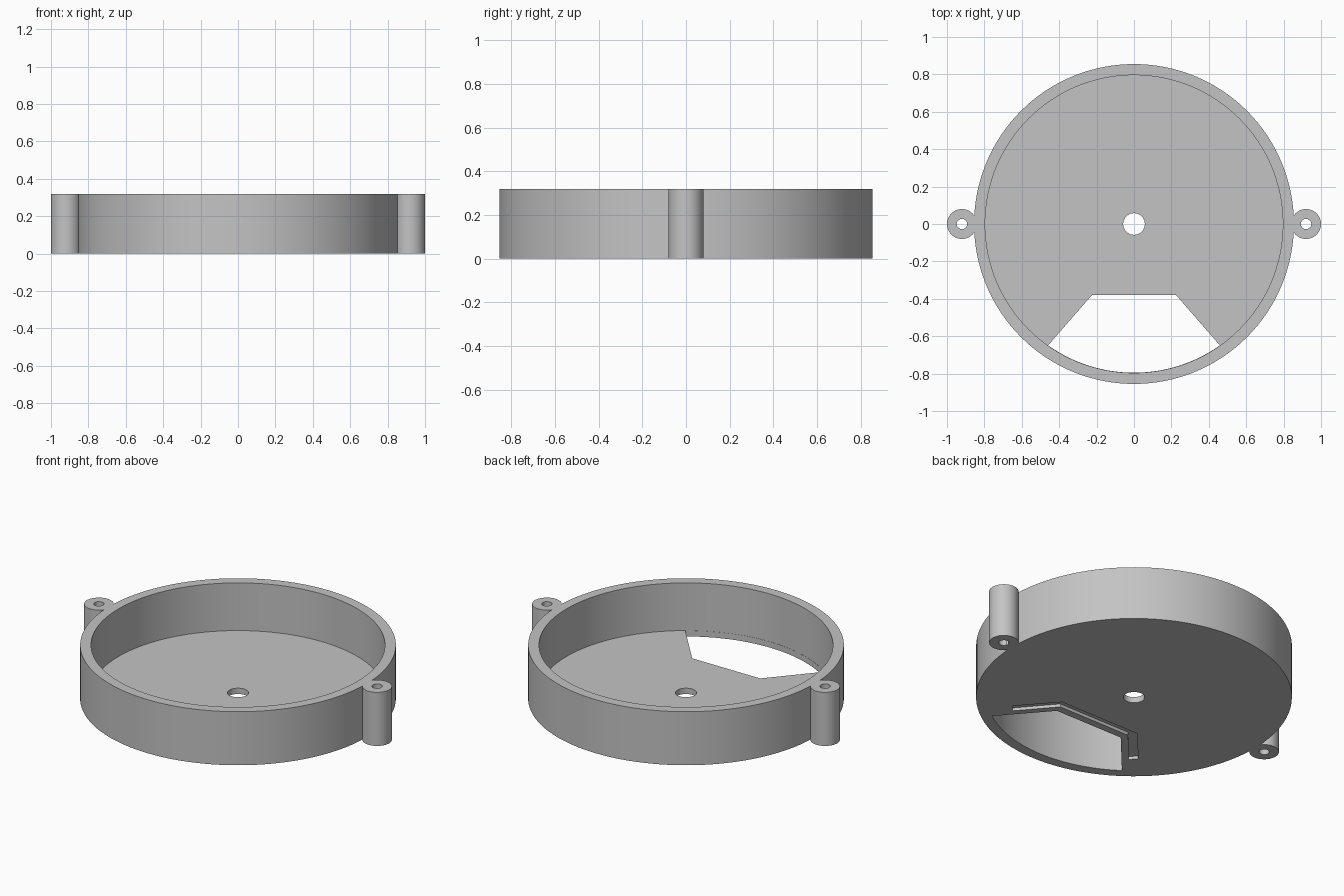
import bpy, bmesh
from math import cos, sin, pi, atan2

cube = bpy.data.objects.get("Cube")
if cube:
    bpy.data.objects.remove(cube)

HEIGHT, FLOOR = 0.32, 0.035
OUTER, INNER = 0.855, 0.796
LUG_X, LUG_R = 0.92, 0.08

grey = bpy.data.materials.new("plain grey")
grey.use_nodes = True
grey.diffuse_color = (0.55, 0.55, 0.55, 1)
grey.node_tree.nodes["Principled BSDF"].inputs["Base Color"].default_value = grey.diffuse_color


def prism(name, outline, z0, z1):
    """Extrude a flat outline from z0 to z1."""
    bm = bmesh.new()
    face = bm.faces.new([bm.verts.new((x, y, z0)) for x, y in outline])
    top = bmesh.ops.extrude_face_region(bm, geom=[face])["geom"]
    moved = [v for v in top if isinstance(v, bmesh.types.BMVert)]
    bmesh.ops.translate(bm, verts=moved, vec=(0, 0, z1 - z0))
    bmesh.ops.recalc_face_normals(bm, faces=bm.faces)
    mesh = bpy.data.meshes.new(name)
    bm.to_mesh(mesh)
    bm.free()
    mesh.materials.append(grey)
    obj = bpy.data.objects.new(name, mesh)
    bpy.context.collection.objects.link(obj)
    return obj


def arc(radius, start=0, end=2 * pi, count=32, cx=0, closed=True):
    steps = count if closed else count - 1
    return [(cx + radius * cos(start + (end - start) * i / steps),
             radius * sin(start + (end - start) * i / steps)) for i in range(count)]


def combine(target, tool, operation):
    """Apply a boolean at once and discard the tool."""
    mod = target.modifiers.new(tool.name, "BOOLEAN")
    mod.operation, mod.object, mod.solver = operation, tool, "EXACT"
    bpy.context.view_layer.objects.active = target
    bpy.ops.object.modifier_apply(modifier=mod.name)
    bpy.data.objects.remove(tool)


# Round tray with a hollow inside
tray = prism("round_tray", arc(OUTER, count=128), 0, HEIGHT)
combine(tray, prism("cavity", arc(INNER, count=128), FLOOR, 1), "DIFFERENCE")

# Screw lugs on both sides
for side in (1, -1):
    lug = prism("lug", arc(LUG_R, count=48, cx=side * LUG_X), 0, HEIGHT)
    combine(tray, lug, "UNION")
for side in (1, -1):
    bore = prism("bore", arc(0.028, count=24, cx=side * LUG_X), -1, 1)
    combine(tray, bore, "DIFFERENCE")

# Centre hole
combine(tray, prism("centre_hole", arc(0.058, count=40), -1, 1), "DIFFERENCE")

# Front opening: straight inner edges, curved along the wall
corner = atan2(-0.65, 0.46)
opening = [(0.225, -0.38), (-0.225, -0.38)]
opening += arc(INNER - 0.001, -pi - corner, corner, 40, closed=False)
combine(tray, prism("opening", opening, -0.1, 0.15), "DIFFERENCE")

# Shallow groove under the floor, following the opening
half = [(0.265, -0.29), (0.445, -0.495), (0.41, -0.535), (0.24, -0.335)]
groove = half + [(-x, y) for x, y in reversed(half)]
combine(tray, prism("groove", groove, -0.1, 0.018), "DIFFERENCE")

# Smooth curved walls, sharp rims
bpy.ops.object.select_all(action="DESELECT")
tray.select_set(True)
bpy.context.view_layer.objects.active = tray
bpy.ops.object.shade_smooth_by_angle(angle=pi / 6)
